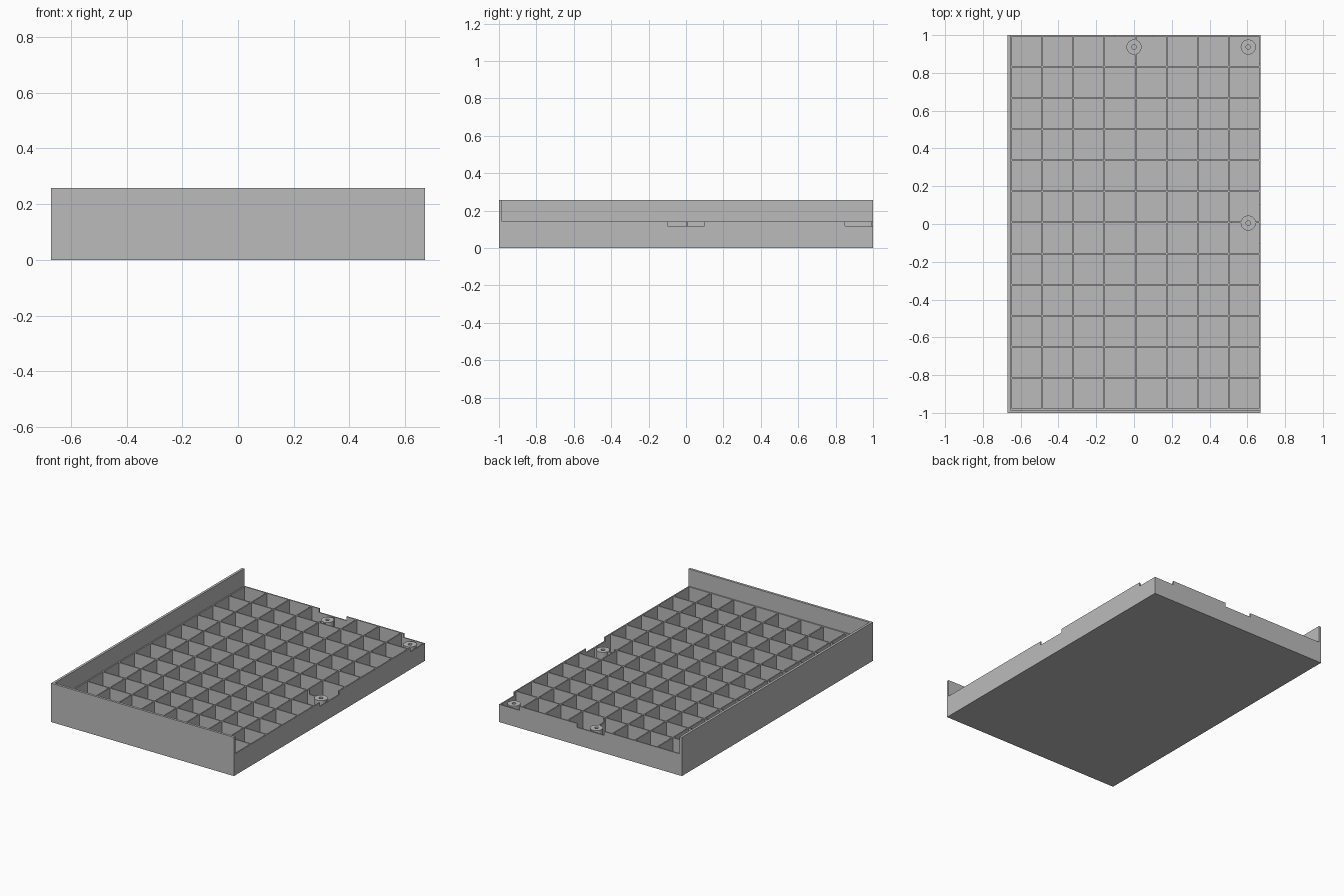
import bpy
import bmesh
from mathutils import Matrix, Vector

cube = bpy.data.objects.get("Cube")
if cube:
    bpy.data.objects.remove(cube, do_unlink=True)

# Overall sizes
X, Y = 0.67, 1.0
WALL, RIB, FLOOR = 0.016, 0.008, 0.012
TALL, LOW, SEAT = 0.257, 0.143, 0.117
COLS, ROWS = 8, 12
GX, GY = -X + WALL, -Y + WALL           # corner where the rib grid starts
PX = (X - GX - RIB) / COLS
PY = (Y - GY - RIB) / ROWS
BOSSES = [(0.0, 0.937), (0.605, 0.937), (0.605, 0.005)]

grey = bpy.data.materials.new("plain grey")
grey.use_nodes = True
grey.diffuse_color = (0.5, 0.5, 0.5, 1)
grey.node_tree.nodes["Principled BSDF"].inputs["Base Color"].default_value = grey.diffuse_color


def add_box(bm, lo, hi):
    lo, hi = Vector(lo), Vector(hi)
    m = Matrix.Translation((lo + hi) / 2) @ Matrix.Diagonal((hi - lo).to_4d())
    m[3][3] = 1
    bmesh.ops.create_cube(bm, size=1, matrix=m)


def add_cylinder(bm, centre, radius, z0, z1):
    m = Matrix.Translation((centre[0], centre[1], (z0 + z1) / 2))
    bmesh.ops.create_cone(bm, cap_ends=True, segments=32, radius1=radius,
                          radius2=radius, depth=z1 - z0, matrix=m)


def make_object(name, bm):
    bmesh.ops.recalc_face_normals(bm, faces=bm.faces)
    mesh = bpy.data.meshes.new(name)
    bm.to_mesh(mesh)
    bm.free()
    mesh.materials.append(grey)
    obj = bpy.data.objects.new(name, mesh)
    bpy.context.collection.objects.link(obj)
    return obj


def combine(target, tool, operation):
    tool.hide_render = True
    mod = target.modifiers.new(operation.lower(), 'BOOLEAN')
    mod.operation, mod.solver, mod.object = operation, 'EXACT', tool
    bpy.context.view_layer.objects.active = target
    bpy.ops.object.modifier_apply(modifier=mod.name)
    bpy.data.objects.remove(tool, do_unlink=True)


# Tall L-shaped wall along the front and one side
bm = bmesh.new()
outline = [(-X, -Y), (X, -Y), (X, GY), (GX, GY), (GX, Y), (-X, Y)]
face = bm.faces.new([bm.verts.new((x, y, 0)) for x, y in outline])
ext = bmesh.ops.extrude_face_region(bm, geom=[face])
bmesh.ops.translate(bm, vec=(0, 0, TALL),
                    verts=[v for v in ext["geom"] if isinstance(v, bmesh.types.BMVert)])
make_object("tall_wall", bm)

# Low tray block
bm = bmesh.new()
add_box(bm, (GX, GY, 0), (X, Y, LOW))
tray = make_object("ribbed_tray", bm)

# Grid of open cells
bm = bmesh.new()
for i in range(COLS):
    for j in range(ROWS):
        x, y = GX + RIB + i * PX, GY + RIB + j * PY
        add_box(bm, (x, y, FLOOR), (x + PX - RIB, y + PY - RIB, LOW + 0.1))
combine(tray, make_object("cell_cutter", bm), 'DIFFERENCE')

# Lowered seats around the bosses, open to the low edges
bm = bmesh.new()
for lo, hi in [((-0.1, 0.85), (0.1, 1.1)),
               ((0.52, 0.85), (0.8, 1.1)),
               ((0.52, -0.1), (0.8, 0.1))]:
    add_box(bm, (*lo, SEAT), (*hi, LOW + 0.1))
combine(tray, make_object("seat_cutter", bm), 'DIFFERENCE')

# Round bosses with bored holes
bm = bmesh.new()
for c in BOSSES:
    add_cylinder(bm, c, 0.04, FLOOR / 2, SEAT)
combine(tray, make_object("boss_columns", bm), 'UNION')
bm = bmesh.new()
for c in BOSSES:
    add_cylinder(bm, c, 0.012, FLOOR, LOW + 0.1)
combine(tray, make_object("hole_cutter", bm), 'DIFFERENCE')
